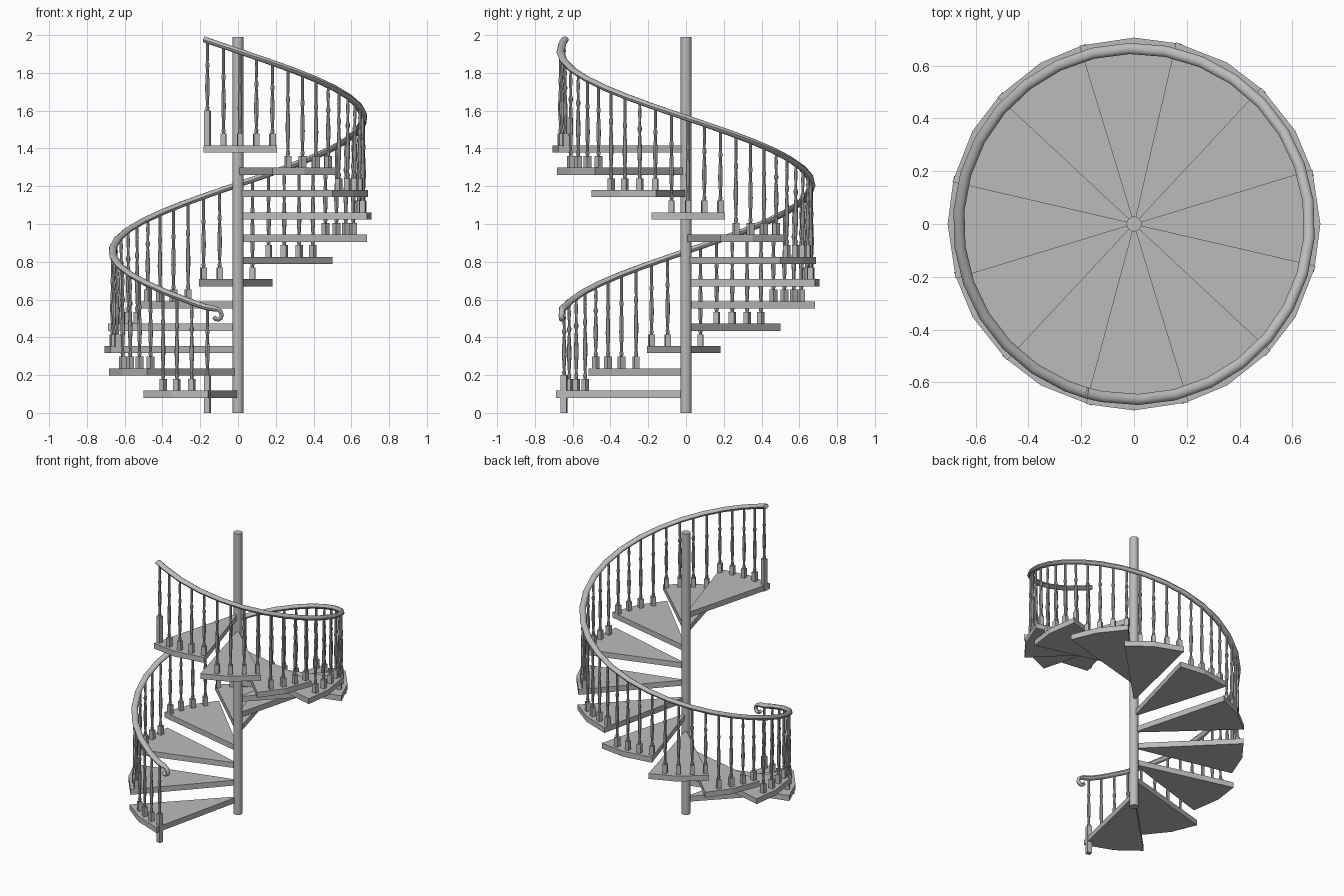
import bpy, bmesh, math
from mathutils import Vector

if "Cube" in bpy.data.objects:
    bpy.data.objects.remove(bpy.data.objects["Cube"])

STEPS, RISE, THICK = 12, 0.118, 0.038
R_STEP, R_RAIL = 0.706, 0.665

grey = bpy.data.materials.new("grey")
grey.diffuse_color = (0.5, 0.5, 0.5, 1)
grey.use_nodes = True
grey.node_tree.nodes["Principled BSDF"].inputs["Base Color"].default_value = grey.diffuse_color


def finish(bm, name, smooth=None):
    bmesh.ops.recalc_face_normals(bm, faces=bm.faces[:])
    me = bpy.data.meshes.new(name)
    bm.to_mesh(me)
    bm.free()
    me.materials.append(grey)
    ob = bpy.data.objects.new(name, me)
    bpy.context.collection.objects.link(ob)
    if smooth:
        bpy.ops.object.select_all(action='DESELECT')
        ob.select_set(True)
        bpy.context.view_layer.objects.active = ob
        bpy.ops.object.shade_smooth_by_angle(angle=math.radians(smooth))
    return ob


def polar(t, r, z):
    """Point t degrees along the climb (clockwise from the newel post)."""
    a = math.radians(-105 - t)
    return Vector((r * math.cos(a), r * math.sin(a), z))


def rail_z(t):
    return 0.56 + 1.415 * t / 360


def loft(bm, rings):
    """Skin a list of point rings and cap both ends."""
    vs = [[bm.verts.new(p) for p in ring] for ring in rings]
    n = len(vs[0])
    for a, b in zip(vs, vs[1:]):
        for j in range(n):
            bm.faces.new((a[j], a[(j + 1) % n], b[(j + 1) % n], b[j]))
    bm.faces.new(vs[0][::-1])
    bm.faces.new(vs[-1])


def circle(c, r, z, n):
    return [Vector((c.x + r * math.cos(2 * math.pi * j / n),
                    c.y + r * math.sin(2 * math.pi * j / n), z)) for j in range(n)]


# Central post
bm = bmesh.new()
loft(bm, [circle(Vector(), 0.029, z, 16) for z in (0, 1.99)])
finish(bm, "central_post", 40)

# Wedge steps, each with a small overlap over the step below
for i in range(STEPS):
    bm = bmesh.new()
    top = RISE * (i + 1)
    t0 = 30 * i
    loft(bm, [[Vector((0, 0, z))] + [polar(t0 + d, R_STEP, z) for d in (-2, 15, 30)]
              for z in (top - THICK, top)])
    finish(bm, f"step_{i + 1:02d}")

# Turned baluster: (fraction of the height, radius)
TURNING = [(0, .008), (.04, .011), (.07, .007), (.12, .008), (.30, .012), (.42, .011),
           (.60, .007), (.63, .011), (.66, .011), (.69, .007), (.85, .0085), (1, .007)]


def baluster(bm, t, base, block_top, half):
    """Square foot block with a turned shaft up to the rail."""
    c = polar(t, R_RAIL, 0)
    out = c.normalized() * half
    side = Vector((-out.y, out.x, 0))
    loft(bm, [[c + out * a + side * b + Vector((0, 0, z))
               for a, b in ((1, 1), (-1, 1), (-1, -1), (1, -1))] for z in (base, block_top)])
    length = rail_z(t) - block_top
    loft(bm, [circle(c, r, block_top + f * length, 8) for f, r in TURNING])


bm = bmesh.new()
for i in range(STEPS):
    for k in range(4):
        if i or k:
            top = RISE * (i + 1)
            baluster(bm, 30 * i - 0.9 + 7.5 * k, top - 0.005, top + 0.062, 0.0145)
finish(bm, "balusters", 40)

# Newel posts at both ends
for name, t, base, block_top in (("bottom_newel", -0.9, 0, 0.2),
                                 ("top_newel", 359.1, RISE * 12 - THICK, 1.6)):
    bm = bmesh.new()
    baluster(bm, t, base, block_top, 0.0155)
    finish(bm, name, 40)

# Handrail: curled lower end followed by the helix
curl = [(-.128, .507), (-.118, .497), (-.103, .494), (-.091, .502), (-.086, .517),
        (-.091, .534), (-.104, .546), (-.13, .553)]
path = [Vector((x, -math.sqrt(R_RAIL ** 2 - x * x), z)) for x, z in curl]
path += [polar(t, R_RAIL, rail_z(t)) for t in [0] + [7.5 + 12 * k for k in range(30)] + [360.6]]
rings = []
for j, p in enumerate(path):
    tan = (path[min(j + 1, len(path) - 1)] - path[max(j - 1, 0)]).normalized()
    out = Vector((p.x, p.y, 0)).normalized()
    up = tan.cross(out).normalized()
    s = 0.7 if j < len(curl) - 1 else 1
    rings.append([p + s * (out * 0.021 * math.cos(a) + up * 0.016 * math.sin(a))
                  for a in [math.pi / 5 * m for m in range(10)]])
bm = bmesh.new()
loft(bm, rings)
finish(bm, "handrail", 40)
